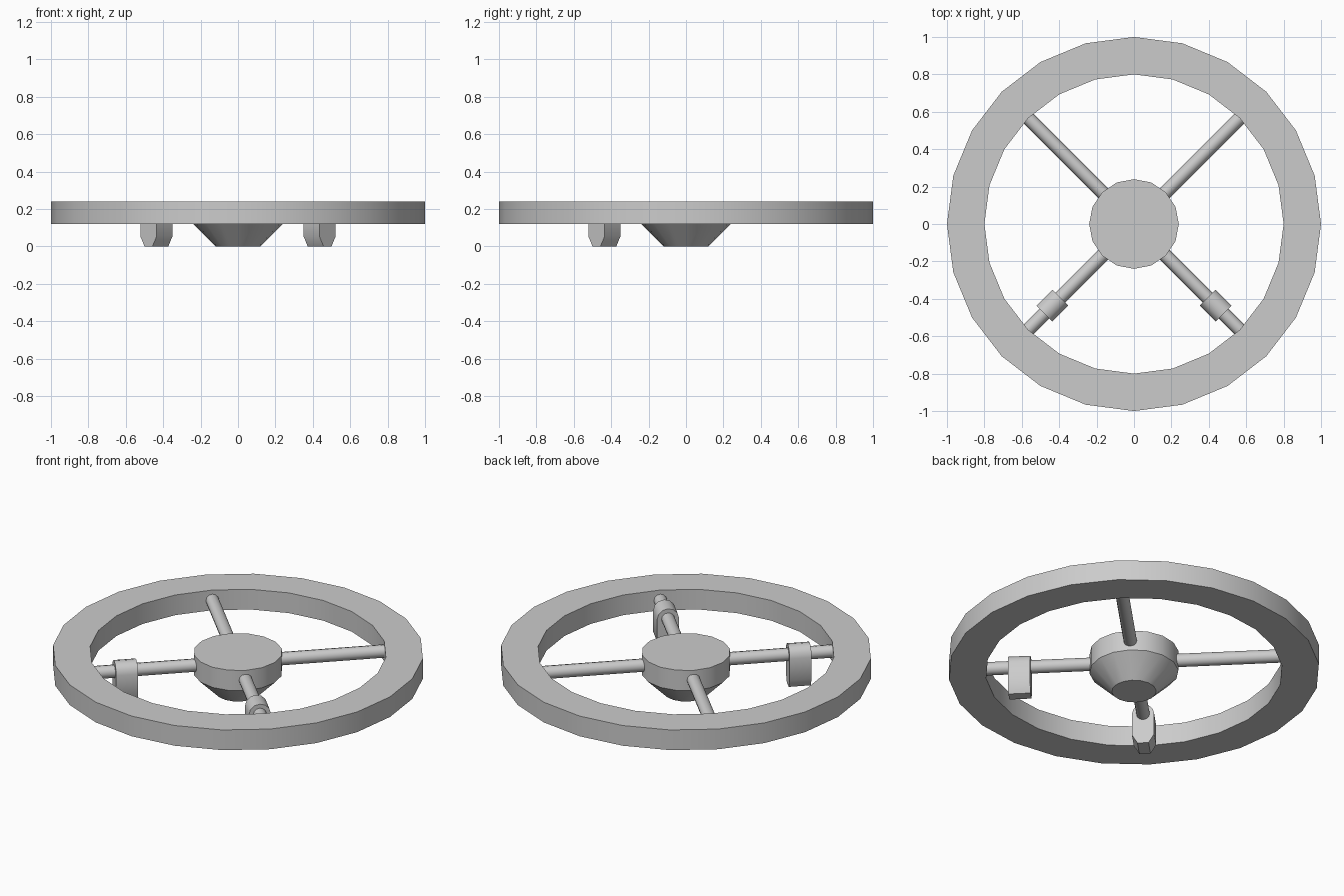
import bpy, bmesh
from math import sin, cos, pi, radians
from mathutils import Matrix

if "Cube" in bpy.data.objects:
    bpy.data.objects.remove(bpy.data.objects["Cube"])

MID_Z = 0.18  # spoke height


def finish(name, bm):
    bmesh.ops.recalc_face_normals(bm, faces=bm.faces)
    mesh = bpy.data.meshes.new(name)
    bm.to_mesh(mesh)
    bm.free()
    ob = bpy.data.objects.new(name, mesh)
    bpy.context.collection.objects.link(ob)
    bpy.ops.object.select_all(action='DESELECT')
    ob.select_set(True)
    bpy.context.view_layer.objects.active = ob
    bpy.ops.object.shade_smooth_by_angle(angle=radians(32))
    return ob


def lathe(name, profile, sides, closed):
    bm = bmesh.new()
    rings = [[bm.verts.new((r * cos(2 * pi * i / sides), r * sin(2 * pi * i / sides), z))
              for i in range(sides)] for r, z in profile]
    pairs = list(zip(rings, rings[1:]))
    if closed:
        pairs.append((rings[-1], rings[0]))
    else:
        bm.faces.new(rings[0])
        bm.faces.new(rings[-1])
    for a, b in pairs:
        for i in range(sides):
            j = (i + 1) % sides
            bm.faces.new((a[i], a[j], b[j], b[i]))
    return finish(name, bm)


def radial_prism(name, section, r0, r1, angle):
    """Extrude a (sideways, z) section outwards from r0 to r1, turned to angle."""
    bm = bmesh.new()
    inner = [bm.verts.new((r0, y, z)) for y, z in section]
    outer = [bm.verts.new((r1, y, z)) for y, z in section]
    bm.faces.new(inner)
    bm.faces.new(outer)
    n = len(section)
    for i in range(n):
        j = (i + 1) % n
        bm.faces.new((inner[i], inner[j], outer[j], outer[i]))
    bm.transform(Matrix.Rotation(radians(angle), 4, 'Z'))
    return finish(name, bm)


def arc(r, z, a0, a1, steps):
    return [(r * cos(radians(a0 + (a1 - a0) * i / steps)),
             z + r * sin(radians(a0 + (a1 - a0) * i / steps))) for i in range(steps + 1)]


# Outer ring
lathe("rim", [(1.0, 0.12), (1.0, 0.24), (0.8, 0.24), (0.8, 0.12)], 24, True)

# Central hub with tapered underside
lathe("hub", [(0.12, 0.0), (0.24, 0.12), (0.24, 0.24)], 16, False)

# Four diagonal spokes
spoke_section = arc(0.036, MID_Z, 0, 360, 12)[:-1]
for k in range(4):
    radial_prism(f"spoke_{k + 1}", spoke_section, 0.2, 0.8, 45 + 90 * k)

# Hanging tabs wrapped round the two front spokes
tab_section = arc(0.06, MID_Z, 0, 180, 6) + arc(0.06, 0.052, 180, 360, 3)
for side, angle in (("left", 225), ("right", 315)):
    radial_prism(f"tab_{side}", tab_section, 0.557, 0.677, angle)
